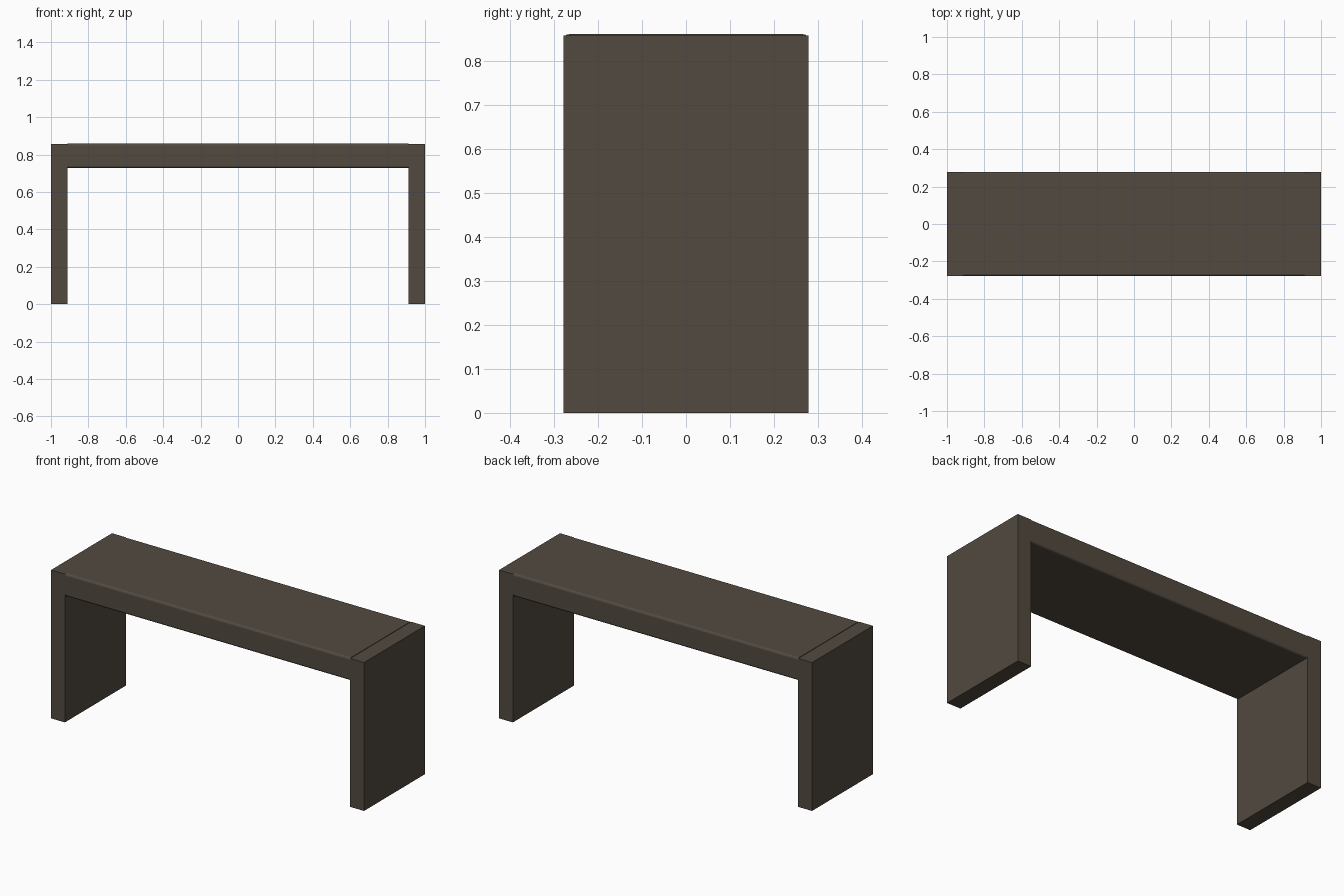
import bpy

if "Cube" in bpy.data.objects:
    bpy.data.objects.remove(bpy.data.objects["Cube"])

# Single dark brown wood colour
wood = bpy.data.materials.new("dark brown wood")
wood.diffuse_color = (0.084, 0.068, 0.051, 1)
wood.use_nodes = True
wood.node_tree.nodes["Principled BSDF"].inputs["Base Color"].default_value = wood.diffuse_color


def box(name, lo, hi, bevel, segments):
    """Box between two corners with softened edges."""
    bpy.ops.mesh.primitive_cube_add(size=1, location=[(a + b) / 2 for a, b in zip(lo, hi)])
    ob = bpy.context.object
    ob.name = name
    ob.scale = [b - a for a, b in zip(lo, hi)]
    bpy.ops.object.transform_apply(location=False, rotation=False, scale=True)
    ob.data.materials.append(wood)
    if bevel:
        # round only the long edges running along x
        layer = ob.data.attributes.new("bevel_weight_edge", "FLOAT", "EDGE")
        for e in ob.data.edges:
            a, b = (ob.data.vertices[i].co for i in e.vertices)
            layer.data[e.index].value = 1.0 if abs(a.x - b.x) > 0.1 else 0.0
        mod = ob.modifiers.new("soft edges", "BEVEL")
        mod.limit_method = 'WEIGHT'
        mod.width = bevel
        mod.segments = segments
        bpy.ops.object.shade_smooth_by_angle()
    return ob


# Slab legs at both ends
box("left_leg", (-1, -0.278, 0), (-0.912, 0.278, 0.857), 0, 1)
box("right_leg", (0.912, -0.278, 0), (1, 0.278, 0.857), 0, 1)

# Seat plank between the legs, with rounded long edges
box("seat", (-0.912, -0.278, 0.728), (0.912, 0.278, 0.860), 0.012, 4)
